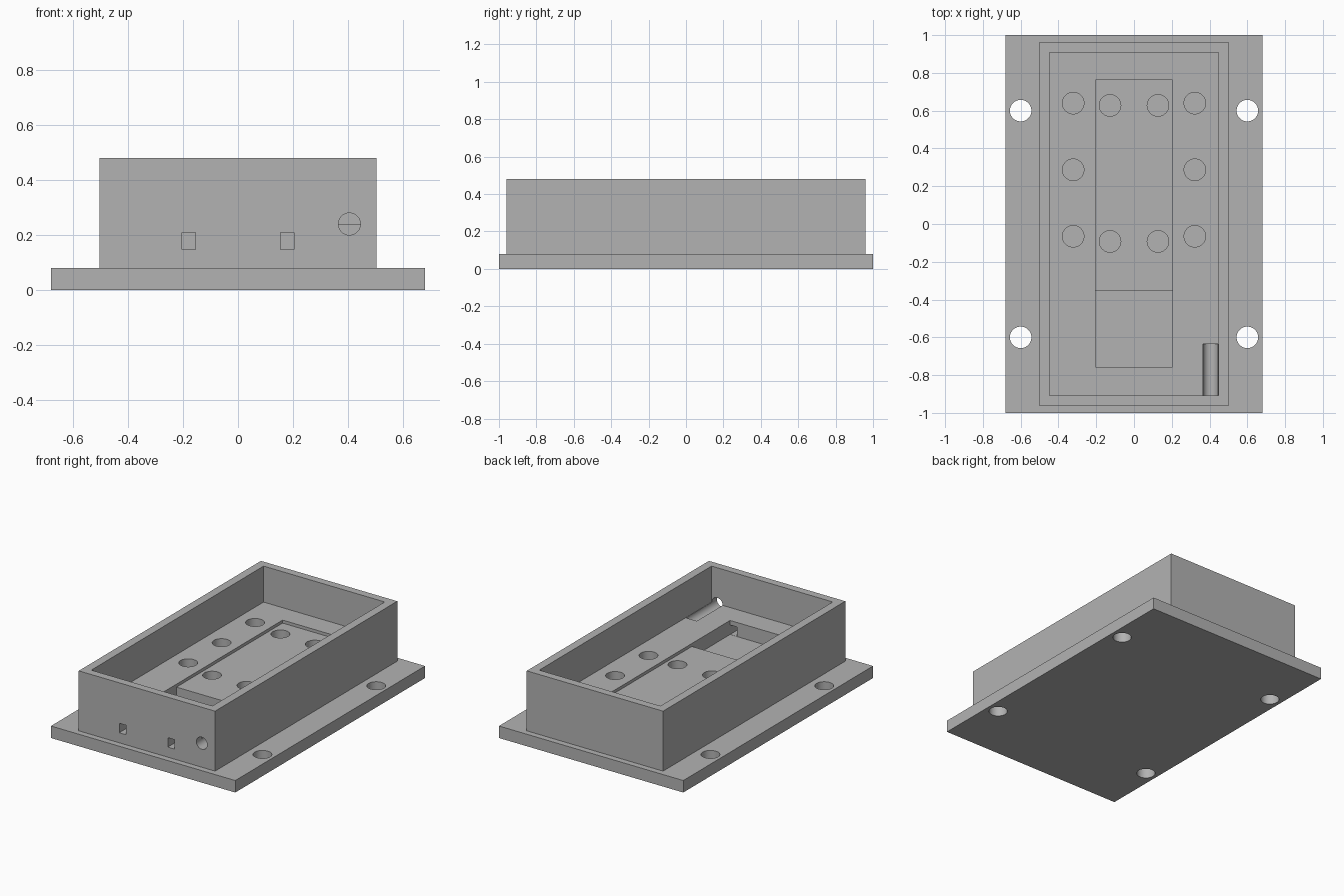
import bpy
import math

cube = bpy.data.objects.get("Cube")
if cube:
    bpy.data.objects.remove(cube, do_unlink=True)

grey = bpy.data.materials.new("plain grey")
grey.use_nodes = True
grey.diffuse_color = (0.45, 0.45, 0.45, 1)
grey.node_tree.nodes["Principled BSDF"].inputs["Base Color"].default_value = grey.diffuse_color


def box(name, x, y, z):
    """Box from (min, max) ranges."""
    bpy.ops.mesh.primitive_cube_add(size=1, location=[sum(r) / 2 for r in (x, y, z)])
    ob = bpy.context.object
    ob.name = name
    ob.scale = [r[1] - r[0] for r in (x, y, z)]
    bpy.ops.object.transform_apply(location=True, rotation=False, scale=True)
    ob.data.materials.append(grey)
    return ob


def cylinder(name, radius, depth, location, rotation=(0, 0, 0)):
    bpy.ops.mesh.primitive_cylinder_add(vertices=48, radius=radius, depth=depth,
                                        location=location, rotation=rotation)
    ob = bpy.context.object
    ob.name = name
    ob.data.materials.append(grey)
    return ob


def combine(target, tool, operation="DIFFERENCE"):
    """Apply one boolean and remove the tool."""
    tool.hide_render = True
    mod = target.modifiers.new(tool.name, "BOOLEAN")
    mod.operation = operation
    mod.solver = "EXACT"
    mod.object = tool
    bpy.context.view_layer.objects.active = target
    bpy.ops.object.modifier_apply(modifier=mod.name)
    bpy.data.objects.remove(tool, do_unlink=True)


FLOOR, SHALLOW, DEEP = 0.24, 0.22, 0.146
HOLE = 0.057

# Flanged base plate with the raised housing
enclosure = box("enclosure", (-0.68, 0.68), (-1, 1), (0, 0.08))
combine(enclosure, box("housing", (-0.503, 0.503), (-0.96, 0.96), (0.04, 0.48)), "UNION")

# Open cavity, shallow centre recess and deep front pocket
combine(enclosure, box("cavity", (-0.447, 0.447), (-0.908, 0.908), (FLOOR, 0.6)))
combine(enclosure, box("recess", (-0.205, 0.205), (-0.757, 0.763), (SHALLOW, 0.3)))
combine(enclosure, box("pocket", (-0.205, 0.205), (-0.757, -0.355), (DEEP, 0.3)))

for side in (-1, 1):
    # Mounting holes through the flange
    for y in (-0.6, 0.6):
        combine(enclosure, cylinder("mounting_hole", HOLE, 0.4, (side * 0.6, y, 0)))
    # Blind round sockets on the floor and in the recess
    sockets = [(0.322, y) for y in (0.64, 0.287, -0.065)] + [(0.127, y) for y in (0.628, -0.092)]
    for x, y in sockets:
        combine(enclosure, cylinder("socket", HOLE, 0.2, (side * x, y, 0.22)))
    # Rectangular slots from the front wall into the pocket
    xs = sorted((side * 0.154, side * 0.204))
    combine(enclosure, box("slot", xs, (-1.1, -0.7), (0.147, 0.21)))

# Round cable hole through the front wall, continuing as a half channel
combine(enclosure, cylinder("cable_channel", 0.04, 0.465, (0.405, -0.8675, FLOOR),
                            (math.pi / 2, 0, 0)))

bpy.ops.object.select_all(action="DESELECT")
enclosure.select_set(True)
bpy.context.view_layer.objects.active = enclosure
bpy.ops.object.shade_smooth_by_angle(angle=math.radians(30))
